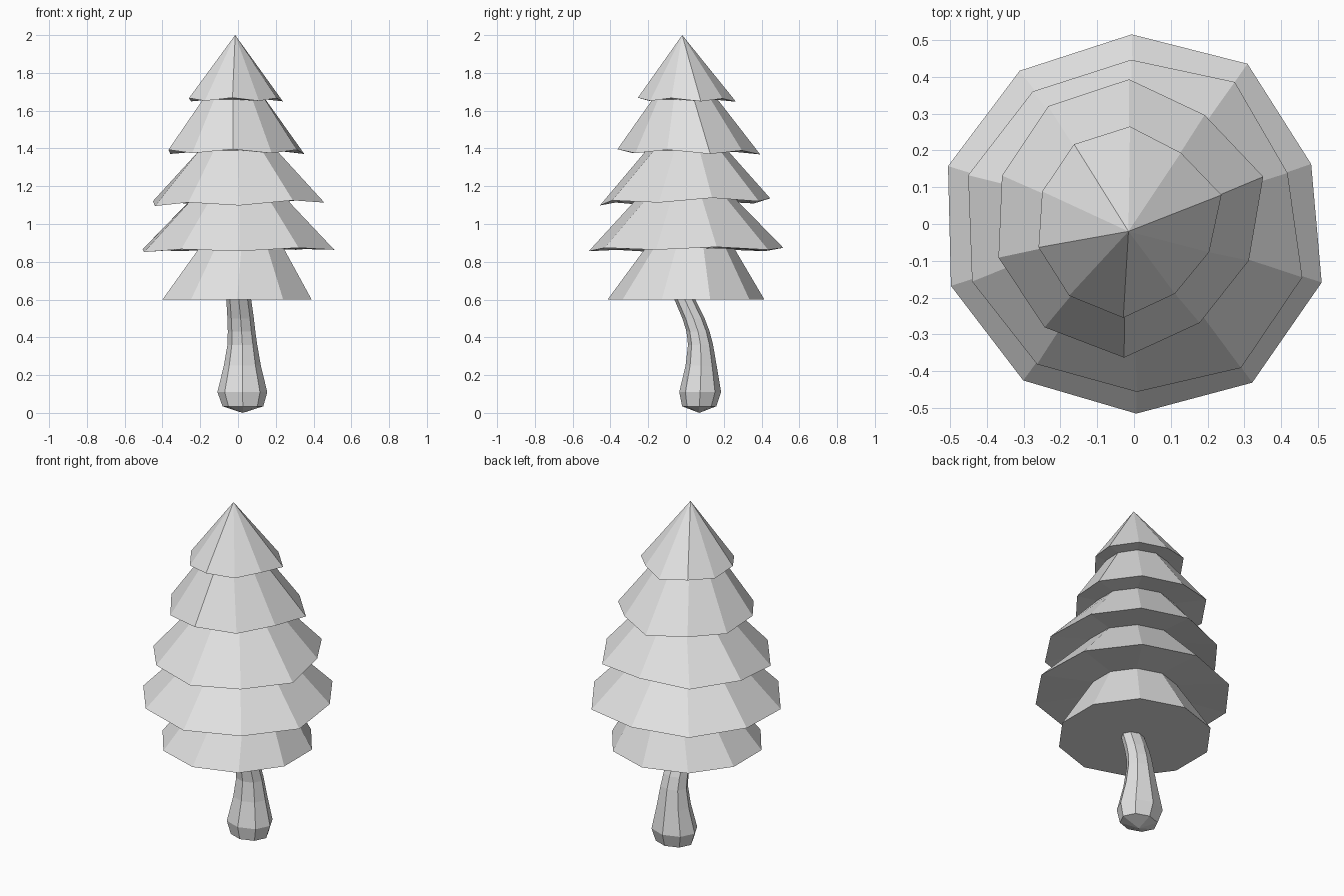
import bpy
import bmesh
from math import cos, sin, radians, tau

cube = bpy.data.objects.get("Cube")
if cube:
    bpy.data.objects.remove(cube, do_unlink=True)

grey = bpy.data.materials.new("light_grey")
grey.use_nodes = True
colour = (0.76, 0.76, 0.76, 1)
grey.diffuse_color = colour
grey.node_tree.nodes["Principled BSDF"].inputs["Base Color"].default_value = colour

# Hand-cut unevenness shared by all the rims, as a change of radius per corner
UNEVEN = [-0.02, 0.016, -0.01, -0.004, 0.01, 0.004, -0.002, -0.01, 0.022, 0.017]


def ring(bm, sides, squash, x, y, z, radius, phase=0, tilt_x=0, tilt_y=0, uneven=0):
    """A ring of vertices, leaning by two slopes, with optional zigzag corners."""
    verts = []
    for i in range(sides):
        a = radians(phase) + tau * i / sides
        r = radius + uneven * UNEVEN[i % len(UNEVEN)]
        dx, dy = r * cos(a), r * sin(a) * squash
        dz = dx * tilt_x + dy * tilt_y + uneven * 0.01 * (-1) ** i
        verts.append(bm.verts.new((x + dx, y + dy, z + dz)))
    return verts


def skin(name, sides, squash, rings, bottom=None, top=None):
    """Joins rings from bottom to top; each end is a point or a flat cap."""
    bm = bmesh.new()
    loops = [ring(bm, sides, squash, *r) for r in rings]
    for low, high in zip(loops, loops[1:]):
        for i in range(sides):
            j = (i + 1) % sides
            bm.faces.new((low[i], low[j], high[j], high[i]))
    for loop, tip in ((loops[0], bottom), (loops[-1], top)):
        if tip:
            v = bm.verts.new(tip)
            for i in range(sides):
                bm.faces.new((loop[i], loop[(i + 1) % sides], v))
        else:
            bm.faces.new(loop)
    bmesh.ops.recalc_face_normals(bm, faces=bm.faces)
    mesh = bpy.data.meshes.new(name)
    bm.to_mesh(mesh)
    bm.free()
    mesh.materials.append(grey)
    obj = bpy.data.objects.new(name, mesh)
    bpy.context.collection.objects.link(obj)


# Foliage: wide rims alternate with the narrow waists tucked under the next tier
# x, y, z, radius, phase, tilt_x, tilt_y, uneven
skin("foliage", 10, 1, [
    (-0.005, 0, 0.60, 0.415, 18),
    (0.018, 0.02, 0.872, 0.235, 18),
    (0, 0, 0.865, 0.522, 18.7, 0.012, 0.004, 0.7),
    (0.005, 0, 1.145, 0.25, 19),
    (0, -0.005, 1.117, 0.461, 19, 0.02, 0.02, 1),
    (0, 0.005, 1.39, 0.215, 18),
    (-0.02, 0.015, 1.382, 0.368, 17, 0, -0.01, -1),
    (-0.02, -0.005, 1.66, 0.172, 16),
    (-0.02, 0.005, 1.658, 0.252, 16, 0, -0.01, -0.8),
], top=(-0.015, -0.02, 2.0))

# Trunk: bent stem with a swollen foot
skin("trunk", 8, 0.84, [
    (0.026, 0.07, 0.035, 0.108),
    (0.023, 0.075, 0.11, 0.132),
    (0.023, 0.08, 0.25, 0.098),
    (0.023, 0.077, 0.36, 0.079),
    (0.019, 0.064, 0.43, 0.073),
    (0.014, 0.04, 0.50, 0.07),
    (0.004, -0.006, 0.60, 0.066),
    (0, -0.025, 0.64, 0.064),
], bottom=(0.025, 0.07, 0))
